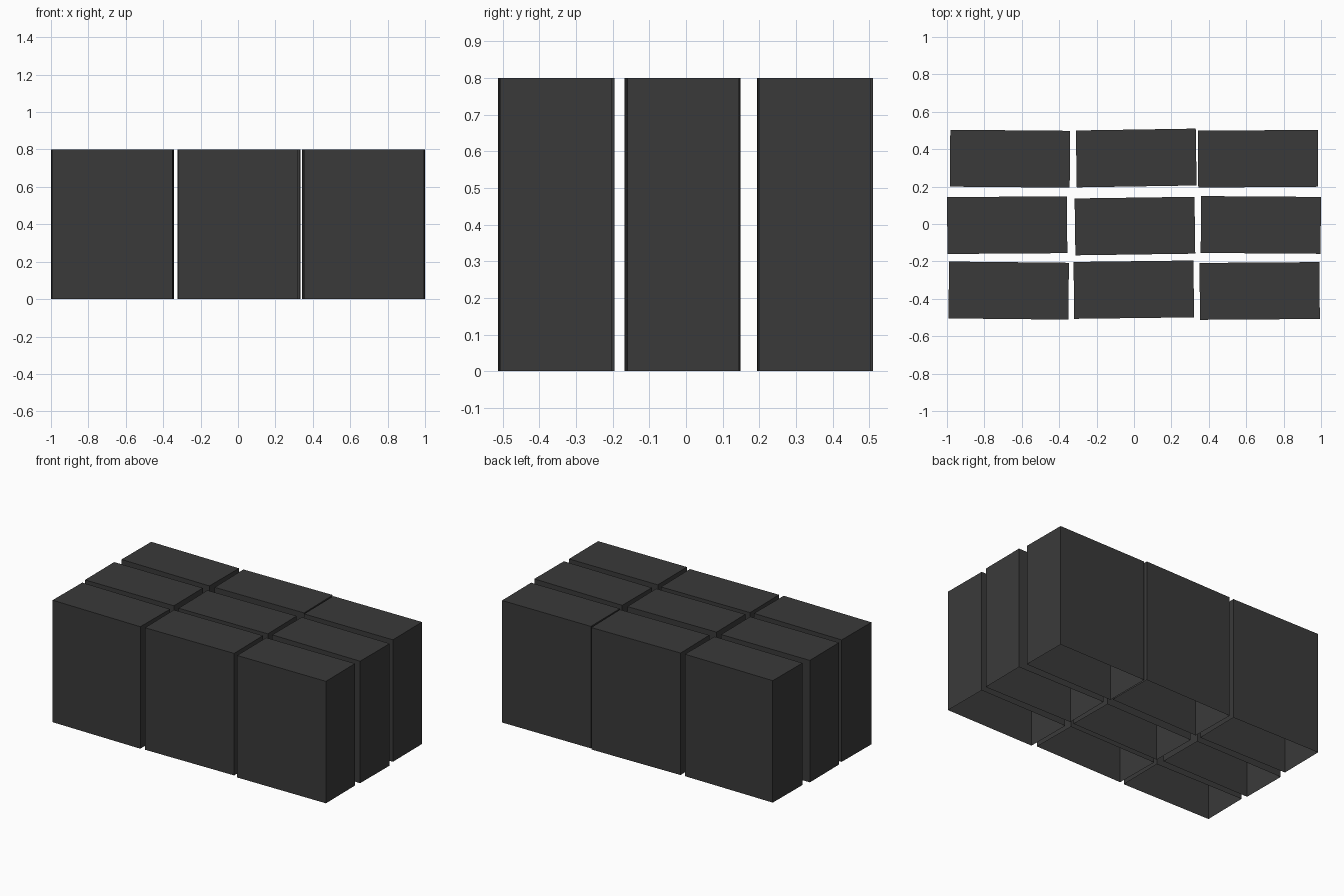
import bpy
import bmesh
import math

default = bpy.data.objects.get("Cube")
if default:
    bpy.data.objects.remove(default, do_unlink=True)

# One dark grey for every block
dark = bpy.data.materials.new("dark_grey")
colour = (0.042, 0.042, 0.042, 1.0)
dark.use_nodes = True
dark.diffuse_color = colour
dark.node_tree.nodes["Principled BSDF"].inputs["Base Color"].default_value = colour

WIDTH, DEPTH, HEIGHT = 0.641, 0.304, 0.80


def block(name, x, y, degrees):
    """Upright hollow block with an open underside, turned slightly about z."""
    bm = bmesh.new()
    bmesh.ops.create_cube(bm, size=1)
    bmesh.ops.scale(bm, vec=(WIDTH, DEPTH, HEIGHT), verts=bm.verts)
    underside = [f for f in bm.faces if f.normal.z < -0.5]
    bmesh.ops.delete(bm, geom=underside, context="FACES_ONLY")
    mesh = bpy.data.meshes.new(name)
    bm.to_mesh(mesh)
    bm.free()
    mesh.materials.append(dark)
    obj = bpy.data.objects.new(name, mesh)
    obj.location = (x, y, HEIGHT / 2)
    obj.rotation_euler.z = math.radians(degrees)
    bpy.context.collection.objects.link(obj)


# Three rows of three loosely placed blocks: x, y, turn
rows = {
    "front": [(-0.670, -0.356, -0.6), (-0.001, -0.351, 0.7), (0.672, -0.358, 0.4)],
    "middle": [(-0.678, -0.006, 0.4), (0.005, -0.011, 0.8), (0.678, -0.005, -0.4)],
    "back": [(-0.663, 0.349, -0.5), (0.012, 0.353, 0.9), (0.663, 0.349, 0.4)],
}
for row, places in rows.items():
    for side, place in zip(("right", "centre", "left"), places):
        block(f"{row}_{side}_block", *place)
